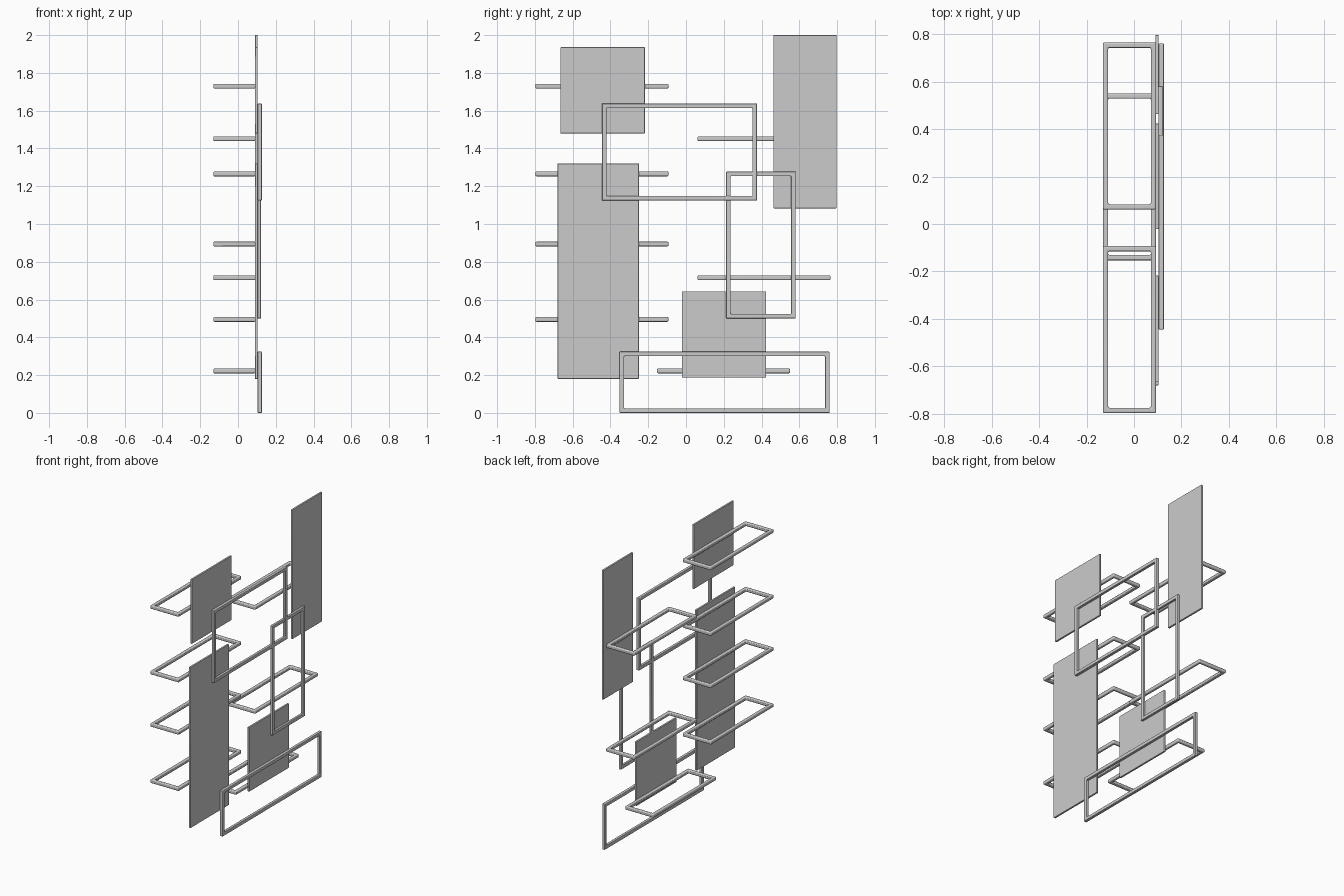
import bpy, bmesh

if "Cube" in bpy.data.objects:
    bpy.data.objects.remove(bpy.data.objects["Cube"])


def finish(name, bm, bevel):
    bmesh.ops.recalc_face_normals(bm, faces=bm.faces)
    me = bpy.data.meshes.new(name)
    bm.to_mesh(me)
    bm.free()
    ob = bpy.data.objects.new(name, me)
    bpy.context.collection.objects.link(ob)
    mod = ob.modifiers.new("soft_edges", 'BEVEL')
    mod.width = bevel
    mod.segments = 3
    mod.limit_method = 'ANGLE'
    for p in me.polygons:
        p.use_smooth = True
    bpy.ops.object.select_all(action='DESELECT')
    ob.select_set(True)
    bpy.context.view_layer.objects.active = ob
    bpy.ops.object.shade_smooth_by_angle()
    return ob


def frame(name, u, v, w, bar, place, bevel=0.006):
    """Rectangular ring in u/v, extruded over w; place maps (u, v, w) to xyz."""
    bm = bmesh.new()
    loops = []
    for inset, h in ((0, w[0]), (0, w[1]), (bar, w[1]), (bar, w[0])):
        a, b = u[0] + inset, u[1] - inset
        c, d = v[0] + inset, v[1] - inset
        loops.append([bm.verts.new(place(p, q, h))
                      for p, q in ((a, c), (b, c), (b, d), (a, d))])
    for i in range(4):
        l0, l1 = loops[i], loops[(i + 1) % 4]
        for k in range(4):
            n = (k + 1) % 4
            bm.faces.new((l0[k], l0[n], l1[n], l1[k]))
    return finish(name, bm, bevel)


def panel(name, y, z, x=(0.09, 0.104)):
    bm = bmesh.new()
    bmesh.ops.create_cube(bm, size=1)
    for vert in bm.verts:
        vert.co = [r[0] if c < 0 else r[1] for r, c in zip((x, y, z), vert.co)]
    return finish(name, bm, 0.003)


# flat back panels
panel("panel_upper_left", (-0.665, -0.218), (1.48, 1.936))
panel("panel_tall_left", (-0.68, -0.249), (0.18, 1.32))
panel("panel_tall_right", (0.463, 0.797), (1.083, 2.0))
panel("panel_low_middle", (-0.022, 0.424), (0.187, 0.643))

# upright rectangular frames
for i, (y, z, x) in enumerate((
        ((-0.445, 0.376), (1.124, 1.638), (0.104, 0.126)),
        ((0.212, 0.581), (0.50, 1.277), (0.103, 0.122)),
        ((-0.352, 0.761), (0.0, 0.324), (0.104, 0.126)))):
    frame(f"upright_frame_{i + 1}", y, z, x, 0.024,
          lambda p, q, h: (h, p, q), 0.004)

# horizontal shelf frames
for i, (y0, z) in enumerate(((-0.797, 1.73), (-0.797, 1.265), (-0.797, 0.894),
                             (-0.797, 0.495), (0.061, 1.452), (0.061, 0.715),
                             (-0.153, 0.222))):
    frame(f"shelf_frame_{i + 1}", (-0.131, 0.093), (y0, y0 + 0.704),
          (z - 0.0125, z + 0.0125), 0.022, lambda p, q, h: (p, q, h))
